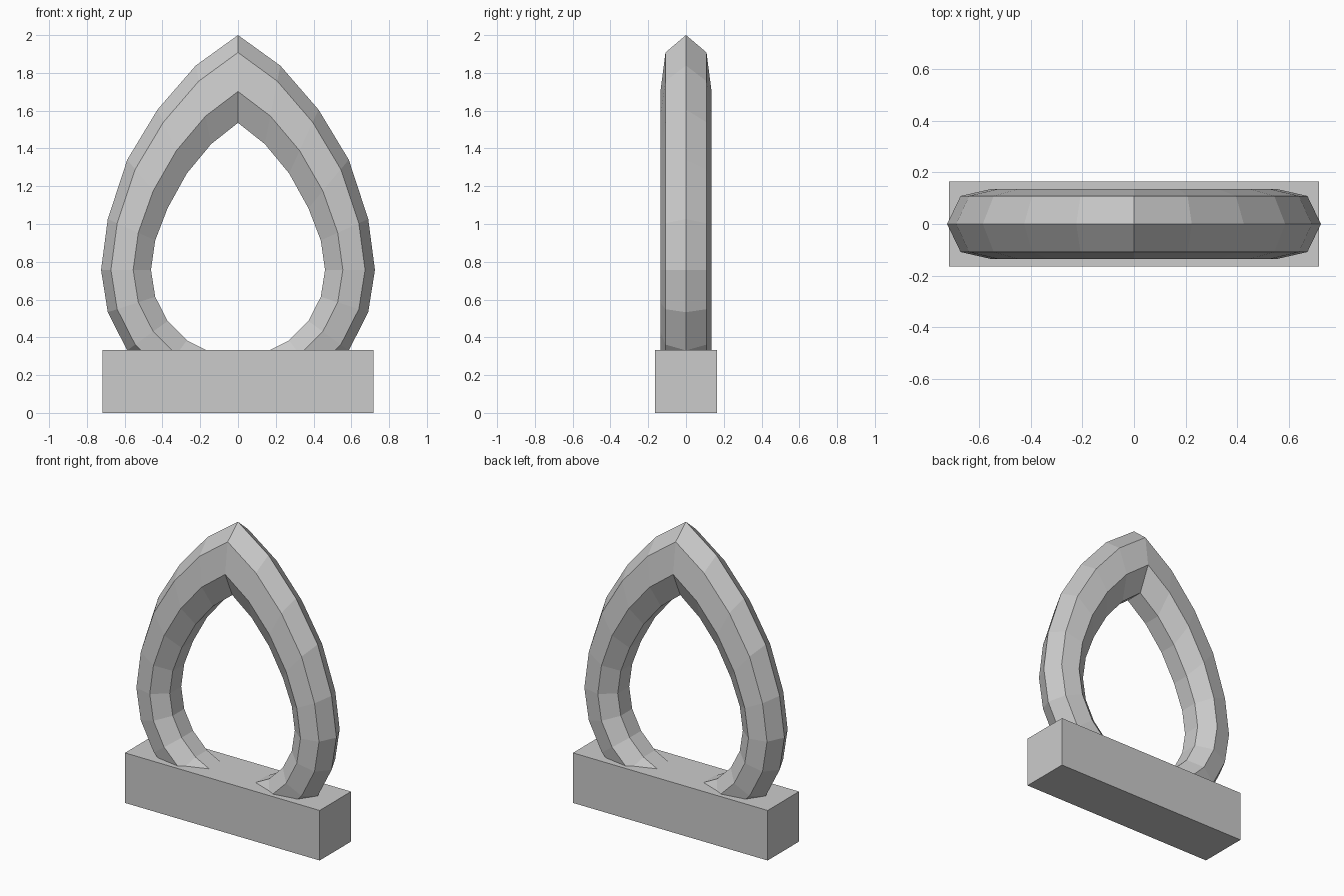
import bpy, bmesh, math

if "Cube" in bpy.data.objects:
    bpy.data.objects.remove(bpy.data.objects["Cube"])

# Pointed ring: a 20 x 7 torus standing upright, its upper half drawn up to a peak
SEG, SIDES = 20, 7
MAJOR, MINOR, CENTRE_Z = 0.586, 0.139, 0.757
OUTER_LIFT = [0, 0.045, 0.157, 0.262, 0.392, 0.518]   # every 18 degrees up to the peak
INNER_LIFT = [0, 0.014, 0.056, 0.138, 0.228, 0.318]
R_IN, R_OUT = 0.461, 0.725

bm = bmesh.new()
rings = []
for i in range(SEG):
    a = 2 * math.pi * i / SEG
    step = min(i, 10 - i) if i <= 10 else 0
    ring = []
    for j in range(SIDES):
        b = 2 * math.pi * j / SIDES
        r = MAJOR + MINOR * math.cos(b)
        t = (r - R_IN) / (R_OUT - R_IN)
        lift = INNER_LIFT[step] * (1 - t) + OUTER_LIFT[step] * t
        ring.append(bm.verts.new((r * math.cos(a), MINOR * math.sin(b),
                                  CENTRE_Z + r * math.sin(a) + lift)))
    rings.append(ring)
for i in range(SEG):
    p, q = rings[i], rings[(i + 1) % SEG]
    for j in range(SIDES):
        k = (j + 1) % SIDES
        bm.faces.new((p[j], p[k], q[k], q[j]))
bmesh.ops.recalc_face_normals(bm, faces=bm.faces)
mesh = bpy.data.meshes.new("pointed_ring")
bm.to_mesh(mesh)
bm.free()
bpy.context.collection.objects.link(bpy.data.objects.new("pointed_ring", mesh))

# Base block
bpy.ops.mesh.primitive_cube_add(size=1, location=(0, 0, 0.1665))
base = bpy.context.object
base.name = "base_block"
base.scale = (1.434, 0.33, 0.333)
